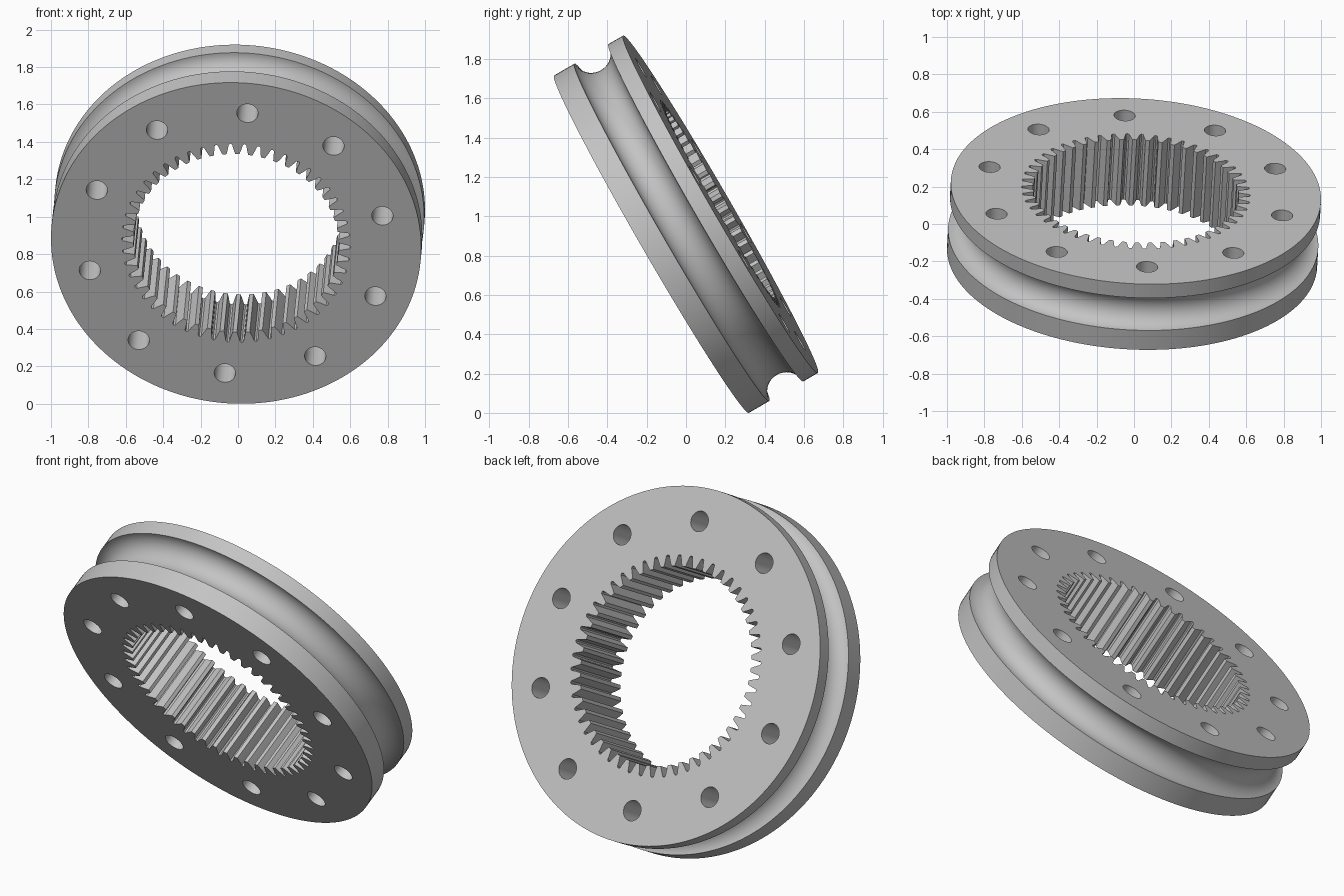
import bpy
import bmesh
from math import sin, cos, pi, radians
from mathutils import Matrix, Vector

cube = bpy.data.objects.get("Cube")
if cube:
    bpy.data.objects.remove(cube)

RADIUS, HALF = 0.991, 0.203
TEETH, BOLTS, SEGMENTS = 50, 10, 160
PHASE = radians(94.3)


def circle(radius, count, center=(0, 0)):
    return [(center[0] + radius * cos(2 * pi * i / count),
             center[1] + radius * sin(2 * pi * i / count)) for i in range(count)]


def gear_outline():
    # One tooth gap: (offset in tooth pitches, radius)
    gap = [(-0.34, 0.55), (-0.21, 0.58), (-0.12, 0.608), (0, 0.614),
           (0.12, 0.608), (0.21, 0.58), (0.34, 0.55)]
    points = []
    for tooth in range(TEETH):
        for offset, r in gap:
            a = PHASE + (tooth + offset) * 2 * pi / TEETH
            points.append((r * cos(a), r * sin(a)))
    return points


def add_ring(bm, outline, z, scale=1.0):
    return [bm.verts.new((x * scale, y * scale, z)) for x, y in outline]


def skin(bm, lower, upper):
    n = len(lower)
    for i in range(n):
        j = (i + 1) % n
        bm.faces.new((lower[i], lower[j], upper[j], upper[i]))


bm = bmesh.new()
bottom, top = [], []

# Outer rim with a round groove
profile = [(-HALF, RADIUS)]
for i in range(25):
    a = pi * i / 24
    profile.append((0.017 - 0.1 * cos(a), RADIUS - 0.096 * sin(a)))
profile.append((HALF, RADIUS))
unit = circle(1, SEGMENTS)
rings = [add_ring(bm, unit, z, r) for z, r in profile]
for lower, upper in zip(rings, rings[1:]):
    skin(bm, lower, upper)
bottom.append(rings[0])
top.append(rings[-1])

# Toothed bore and bolt holes
openings = [gear_outline()]
for i in range(BOLTS):
    a = PHASE + 2 * pi * i / BOLTS
    openings.append(circle(0.057, 32, (0.806 * cos(a), 0.806 * sin(a))))
for outline in openings:
    low, high = add_ring(bm, outline, -HALF), add_ring(bm, outline, HALF)
    skin(bm, high, low)
    bottom.append(low)
    top.append(high)

# Flat faces on both sides, with the openings left free
for loops in (bottom, top):
    edges = [bm.edges.get((loop[i - 1], loop[i])) for loop in loops for i in range(len(loop))]
    bmesh.ops.triangle_fill(bm, use_beauty=True, use_dissolve=False, edges=edges,
                            normal=Vector((0, 0, 1)))
bmesh.ops.recalc_face_normals(bm, faces=bm.faces[:])

# Lean the ring back and stand it on the ground
axis = Vector((0.05, 0.866, 0.5)).normalized()
down = Vector((0, 0.5, -0.866)).normalized()
side = down.cross(axis).normalized()
tilt = Matrix((side, axis.cross(side), axis)).transposed()
bmesh.ops.transform(bm, matrix=tilt.to_4x4(), verts=bm.verts[:])
lowest = min(v.co.z for v in bm.verts)
bmesh.ops.translate(bm, vec=(0, 0, -lowest), verts=bm.verts[:])

mesh = bpy.data.meshes.new("grooved_ring_gear")
bm.to_mesh(mesh)
bm.free()
ring = bpy.data.objects.new("grooved_ring_gear", mesh)
bpy.context.collection.objects.link(ring)

# Plain grey metal
grey = bpy.data.materials.new("light_grey")
grey.use_nodes = True
color = (0.55, 0.55, 0.55, 1)
grey.diffuse_color = color
grey.node_tree.nodes["Principled BSDF"].inputs["Base Color"].default_value = color
mesh.materials.append(grey)

bpy.ops.object.select_all(action="DESELECT")
ring.select_set(True)
bpy.context.view_layer.objects.active = ring
bpy.ops.object.shade_smooth_by_angle(angle=radians(30))
